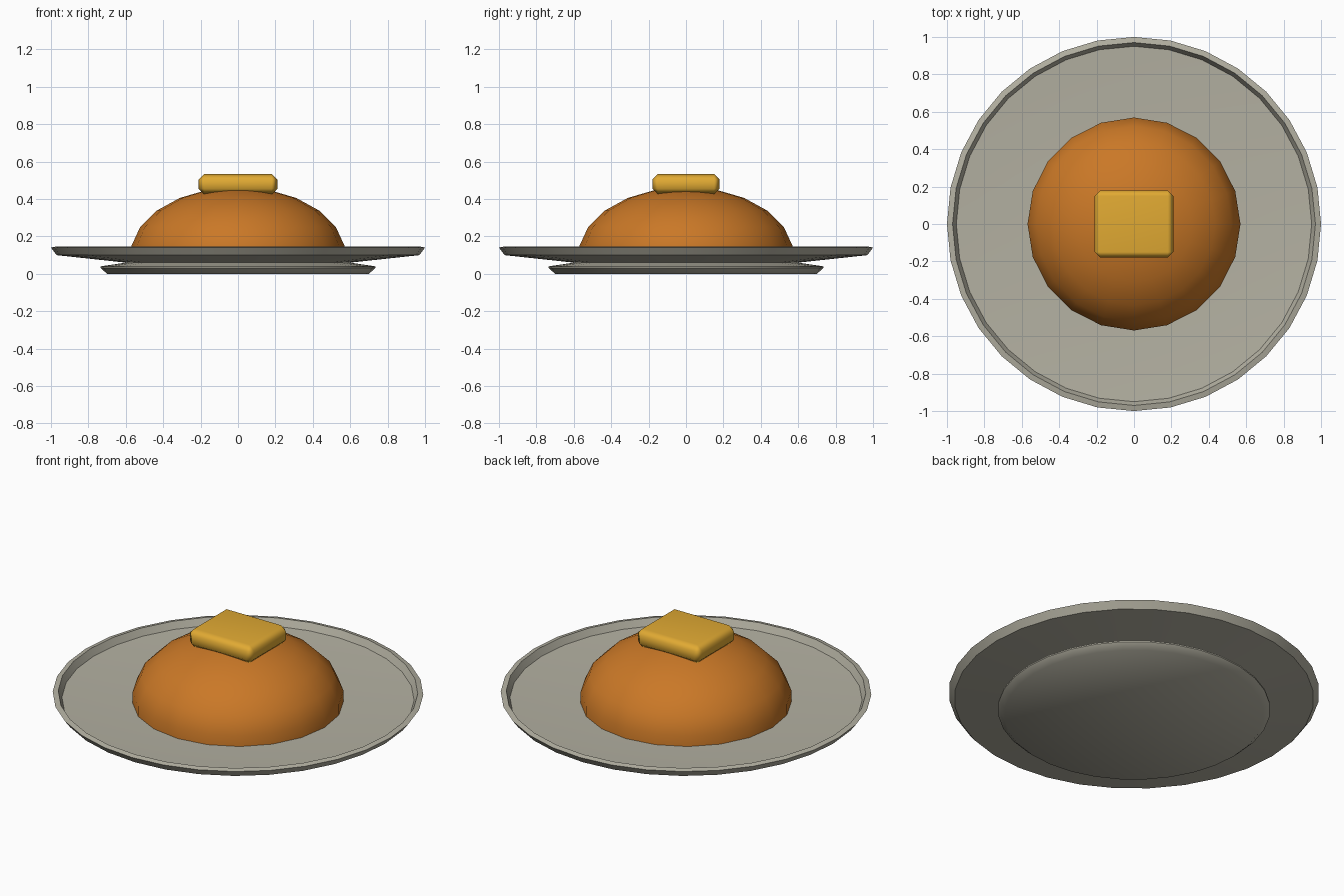
import bpy, bmesh, math

if "Cube" in bpy.data.objects:
    bpy.data.objects.remove(bpy.data.objects["Cube"])


def material(name, rgb):
    m = bpy.data.materials.new(name)
    m.diffuse_color = (*rgb, 1)
    m.use_nodes = True
    m.node_tree.nodes["Principled BSDF"].inputs["Base Color"].default_value = m.diffuse_color
    return m


def finish(name, bm, mat, angle):
    bmesh.ops.recalc_face_normals(bm, faces=bm.faces)
    me = bpy.data.meshes.new(name)
    bm.to_mesh(me)
    bm.free()
    me.materials.append(mat)
    ob = bpy.data.objects.new(name, me)
    bpy.context.collection.objects.link(ob)
    bpy.ops.object.select_all(action='DESELECT')
    bpy.context.view_layer.objects.active = ob
    ob.select_set(True)
    bpy.ops.object.shade_smooth_by_angle(angle=math.radians(angle))
    return ob


def lathe(name, profile, sides, mat, angle):
    """Turn (radius, z) points round z; the end points sit on the axis."""
    bm = bmesh.new()
    rings = []
    for r, z in profile:
        if r == 0:
            rings.append([bm.verts.new((0, 0, z))] * sides)
        else:
            rings.append([bm.verts.new((r * math.cos(2 * math.pi * i / sides),
                                        r * math.sin(2 * math.pi * i / sides), z))
                          for i in range(sides)])
    for a, b in zip(rings, rings[1:]):
        for i in range(sides):
            j = (i + 1) % sides
            bm.faces.new(list(dict.fromkeys((a[i], a[j], b[j], b[i]))))
    return finish(name, bm, mat, angle)


stone = material("warm grey ceramic", (0.456, 0.44, 0.362))
brown = material("golden brown", (0.591, 0.188, 0.02))
yellow = material("butter yellow", (0.753, 0.402, 0.033))

# Plate with solid foot, waisted underside and raised rim
lathe("plate", [(0, 0), (0.70, 0.0), (0.735, 0.032), (0.735, 0.04), (0.60, 0.06),
                (0.97, 0.10), (1.0, 0.14), (0.97, 0.147), (0.95, 0.107),
                (0.60, 0.088), (0, 0.088)], 32, stone, 46)

# Squashed ball resting in the plate, only the part above the foot
dome = [(0.575 * math.cos(a), 0.099 + 0.365 * math.sin(a))
        for a in [math.pi * (k / 11 - 0.5) for k in range(5, 11)]]
lathe("bun", [(0, dome[0][1])] + dome + [(0, 0.464)], 20, brown, 60)

# Butter pat with softened edges
bm = bmesh.new()
bmesh.ops.create_cube(bm, size=1)
for v in bm.verts:
    v.co.x *= 0.42
    v.co.y *= 0.36
    v.co.z = v.co.z * 0.11 + 0.48
bmesh.ops.bevel(bm, geom=bm.edges[:], offset=0.03, segments=1, affect='EDGES')
butter = finish("butter_pat", bm, yellow, 60)
butter.modifiers.new("face_normals", 'WEIGHTED_NORMAL')
